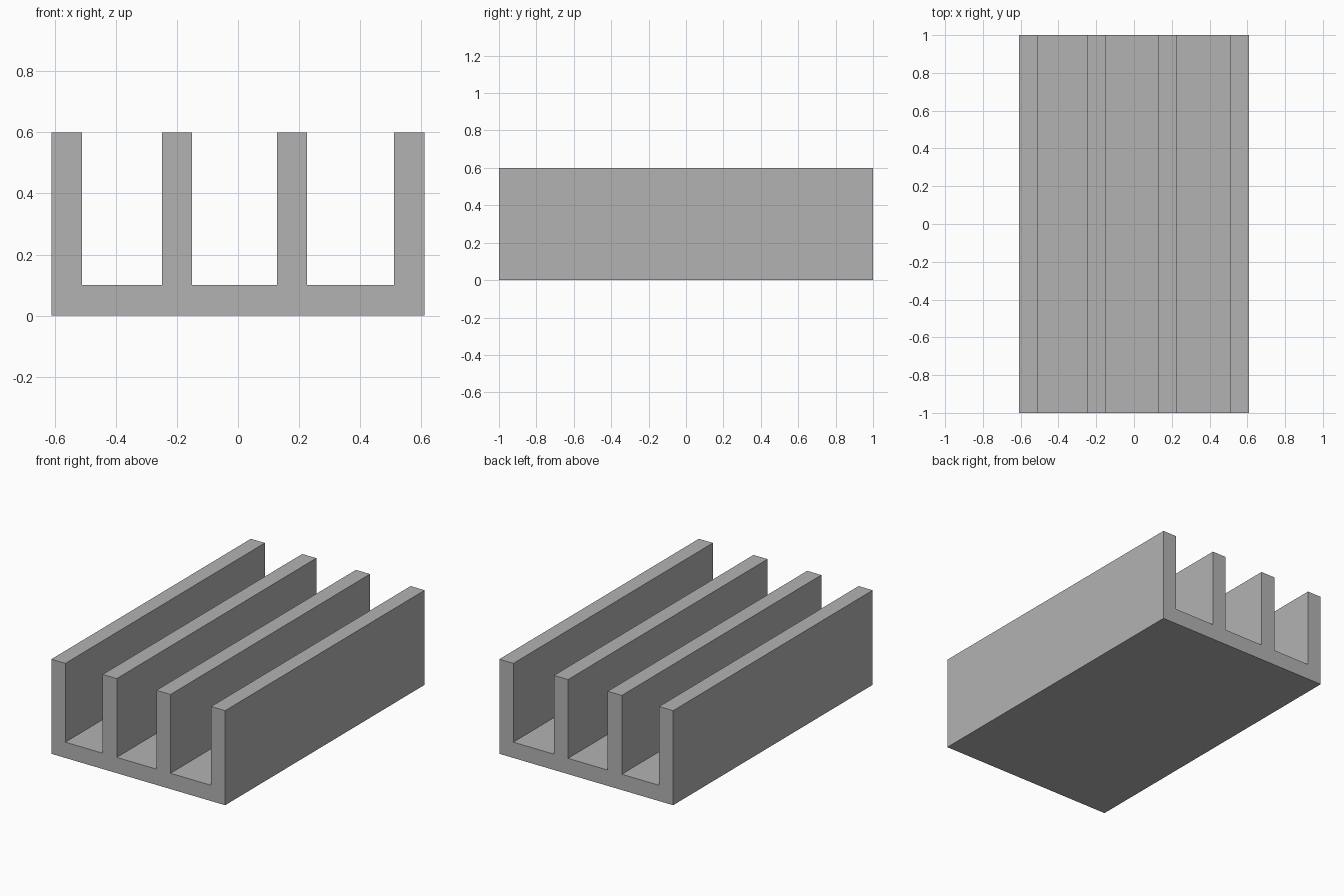
import bpy
import bmesh

cube = bpy.data.objects.get("Cube")
if cube:
    bpy.data.objects.remove(cube, do_unlink=True)

HALF_WIDTH, HALF_LENGTH = 0.61, 1.0
BASE_TOP, FIN_TOP = 0.1, 0.6
FIN_THICKNESS = 0.099
FIN_CENTRES = (-0.561, -0.2, 0.177, 0.561)

# Plain grey material
grey = bpy.data.materials.new("plain_grey")
grey.use_nodes = True
colour = (0.45, 0.45, 0.45, 1.0)
grey.diffuse_color = colour
grey.node_tree.nodes["Principled BSDF"].inputs["Base Color"].default_value = colour

# Cross-section: flat base below, upright fins along the top
profile = [(HALF_WIDTH, 0), (-HALF_WIDTH, 0)]
for i, centre in enumerate(FIN_CENTRES):
    left = centre - FIN_THICKNESS / 2
    right = centre + FIN_THICKNESS / 2
    if i > 0:
        profile.append((left, BASE_TOP))
    else:
        left = -HALF_WIDTH
    if i == len(FIN_CENTRES) - 1:
        right = HALF_WIDTH
    profile += [(left, FIN_TOP), (right, FIN_TOP)]
    if i < len(FIN_CENTRES) - 1:
        profile.append((right, BASE_TOP))

# Extrude the cross-section along the channel
bm = bmesh.new()
end = bm.faces.new([bm.verts.new((x, -HALF_LENGTH, z)) for x, z in profile])
extruded = bmesh.ops.extrude_face_region(bm, geom=[end], use_keep_orig=True)
moved = [g for g in extruded["geom"] if isinstance(g, bmesh.types.BMVert)]
bmesh.ops.translate(bm, verts=moved, vec=(0, 2 * HALF_LENGTH, 0))
bmesh.ops.recalc_face_normals(bm, faces=bm.faces)

mesh = bpy.data.meshes.new("finned_channel")
bm.to_mesh(mesh)
bm.free()
mesh.materials.append(grey)
channel = bpy.data.objects.new("finned_channel", mesh)
bpy.context.collection.objects.link(channel)
